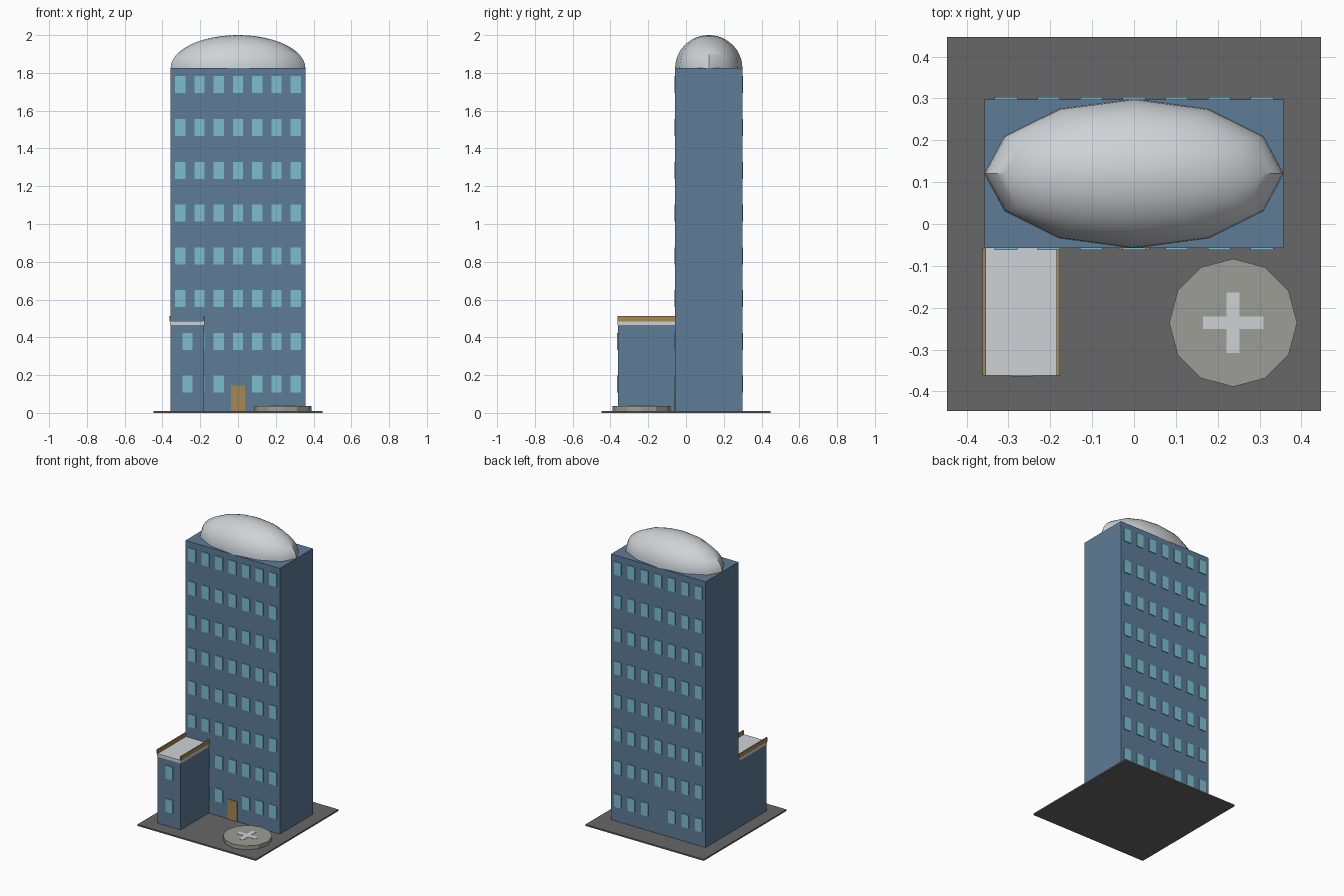
import bpy, bmesh
from mathutils import Matrix, Vector

if "Cube" in bpy.data.objects:
    bpy.data.objects.remove(bpy.data.objects["Cube"], do_unlink=True)


def material(name, *rgb):
    mat = bpy.data.materials.new(name)
    mat.use_nodes = True
    mat.diffuse_color = (*rgb, 1)
    mat.node_tree.nodes["Principled BSDF"].inputs["Base Color"].default_value = (*rgb, 1)
    return mat


BLUE = material("wall blue", 0.11, 0.20, 0.31)
GLASS = material("window glass", 0.20, 0.52, 0.63)
WHITE = material("off white", 0.62, 0.65, 0.67)
ASPHALT = material("asphalt grey", 0.135, 0.135, 0.135)
CONCRETE = material("concrete", 0.34, 0.34, 0.31)
OCHRE = material("ochre", 0.38, 0.25, 0.085)


def finish(name, bm, mat):
    mesh = bpy.data.meshes.new(name)
    bm.to_mesh(mesh)
    bm.free()
    mesh.materials.append(mat)
    obj = bpy.data.objects.new(name, mesh)
    bpy.context.collection.objects.link(obj)
    return obj


def add_box(bm, x, y, z):
    """Add a box spanning the given (low, high) ranges."""
    spans = [Vector(s) for s in (x, y, z)]
    centre = Vector([(s[0] + s[1]) / 2 for s in spans])
    size = [s[1] - s[0] for s in spans]
    bmesh.ops.create_cube(bm, size=1, matrix=Matrix.Translation(centre) @ Matrix.Diagonal((*size, 1)))


def boxes(name, mat, *spans):
    bm = bmesh.new()
    for span in spans:
        add_box(bm, *span)
    return finish(name, bm, mat)


def around(c, half):
    return (c - half, c + half)


FRONT, BACK, ROOF = -0.057, 0.298, 1.825
HALF = 0.357
PLATE = 0.005
ANNEX_FRONT = -0.36

# Ground and main masses
boxes("ground_slab", ASPHALT, (around(0, 0.447), around(0, 0.447), (0, 0.01)))
boxes("tower", BLUE, (around(0, HALF), (FRONT, BACK), (0.01, ROOF)))
boxes("annex", BLUE, ((-HALF, -0.181), (ANNEX_FRONT, FRONT), (0.01, 0.465)))

# Annex roof with side parapets
boxes("annex_roof", WHITE, ((-0.36, -0.178), (ANNEX_FRONT - 0.002, FRONT), (0.465, 0.486)))
boxes("annex_parapets", OCHRE,
      *[(around(x, 0.0045), (ANNEX_FRONT - 0.002, FRONT), (0.484, 0.512)) for x in (-0.358, -0.181)])


# Window grids; the middle bay is left out on the ground floor
def window(x, wall, direction, z):
    return (around(x, 0.027), sorted((wall, wall + direction * PLATE)), around(z, 0.045))


floors = [0.152 + 0.2265 * i for i in range(8)]
bays = [0.102 * i for i in range(-3, 4)]
for name, wall, direction in (("front_windows", FRONT, -1), ("back_windows", BACK, 1)):
    boxes(name, GLASS, *[window(x, wall, direction, z)
                         for i, z in enumerate(floors) for j, x in enumerate(bays)
                         if not (i == 0 and j == 3)])
boxes("annex_windows", GLASS, *[window(-0.267, ANNEX_FRONT, -1, z) for z in floors[:2]])

boxes("front_door", OCHRE, (around(0, 0.037), (FRONT - PLATE, FRONT), (0.01, 0.146)))

# Roof dome: upper half of a stretched twelve-sided sphere
bm = bmesh.new()
bmesh.ops.create_uvsphere(bm, u_segments=12, v_segments=24, radius=1)
bmesh.ops.delete(bm, geom=[v for v in bm.verts if v.co.z < -0.01], context='VERTS')
bmesh.ops.scale(bm, vec=(HALF, 0.178, 2 - ROOF), verts=bm.verts)
bmesh.ops.translate(bm, vec=(0, (FRONT + BACK) / 2, ROOF), verts=bm.verts)
dome = finish("roof_dome", bm, WHITE)
bpy.ops.object.select_all(action='DESELECT')
dome.select_set(True)
bpy.context.view_layer.objects.active = dome
bpy.ops.object.shade_smooth_by_angle(angle=0.7)

# Round landing pad with a cross
PAD = Vector((0.237, -0.236, 0.023))
bm = bmesh.new()
bmesh.ops.create_cone(bm, cap_ends=True, segments=12, radius1=0.153, radius2=0.153,
                      depth=0.026, matrix=Matrix.Translation(PAD))
finish("landing_pad", bm, CONCRETE)
boxes("pad_cross", WHITE,
      *[(around(PAD.x, a), around(PAD.y, b), (0.034, 0.038)) for a, b in ((0.072, 0.0155), (0.0155, 0.072))])
